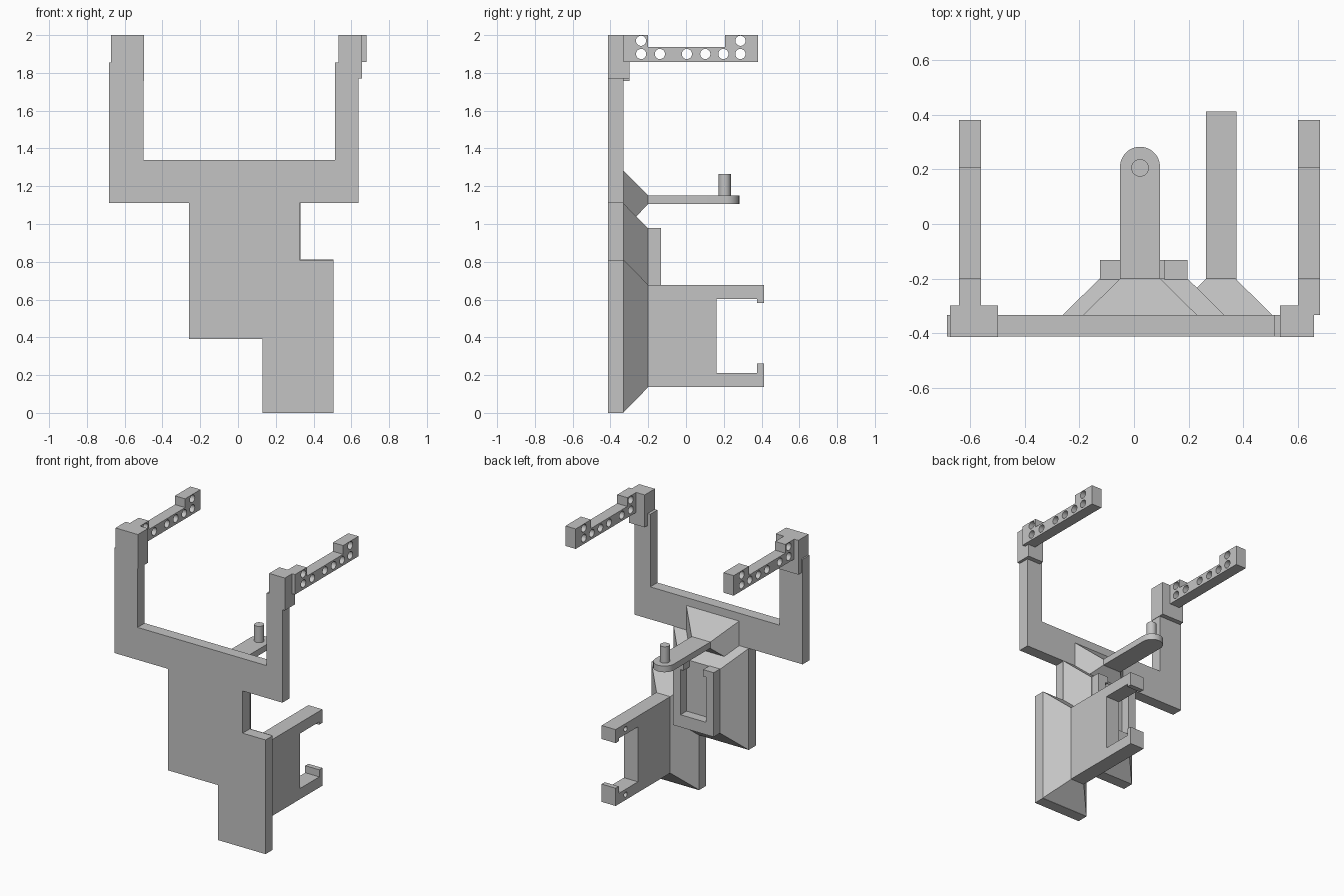
import bpy, bmesh
from math import sin, cos, pi
from mathutils import Matrix, Vector

cube = bpy.data.objects.get("Cube")
if cube:
    bpy.data.objects.remove(cube, do_unlink=True)

GREY = (0.55, 0.55, 0.55, 1)
grey = bpy.data.materials.new("plain_grey")
grey.use_nodes = True
grey.diffuse_color = GREY
grey.node_tree.nodes["Principled BSDF"].inputs["Base Color"].default_value = GREY


def finish(name, bm):
    bmesh.ops.recalc_face_normals(bm, faces=bm.faces)
    mesh = bpy.data.meshes.new(name)
    bm.to_mesh(mesh)
    bm.free()
    mesh.materials.append(grey)
    ob = bpy.data.objects.new(name, mesh)
    bpy.context.collection.objects.link(ob)
    return ob


def prism(name, outline, axis, start, end):
    """Extrude a 2D outline along one axis; the other two axes keep their order."""
    def place(p, d):
        q = list(p)
        q.insert(axis, d)
        return q
    bm = bmesh.new()
    face = bm.faces.new([bm.verts.new(place(p, start)) for p in outline])
    new = bmesh.ops.extrude_face_region(bm, geom=[face])["geom"]
    shift = Vector(place((0, 0), end - start))
    bmesh.ops.translate(bm, vec=shift, verts=[v for v in new if isinstance(v, bmesh.types.BMVert)])
    return finish(name, bm)


def box(name, x0, x1, y0, y1, z0, z1):
    return prism(name, [(x0, y0), (x1, y0), (x1, y1), (x0, y1)], 2, z0, z1)


def flare(name, x0, x1, z0, z1, inset=0.134):
    """Tapered foot that joins a holder to the back plate."""
    bm = bmesh.new()
    rings = []
    for y, d in ((-0.332, 0), (-0.2, inset)):
        ring = [(x0 + d, z0 + d), (x1 - d, z0 + d), (x1 - d, z1 - d), (x0 + d, z1 - d)]
        rings.append([bm.verts.new((x, y, z)) for x, z in ring])
    a, b = rings
    bm.faces.new(a)
    bm.faces.new(b)
    for i in range(4):
        j = (i + 1) % 4
        bm.faces.new((a[i], a[j], b[j], b[i]))
    return finish(name, bm)


def drill(ob, points, radius, x, length):
    """Cut round holes along x at (y, z) points."""
    bm = bmesh.new()
    for y, z in points:
        m = Matrix.Translation((x, y, z)) @ Matrix.Rotation(pi / 2, 4, 'Y')
        bmesh.ops.create_cone(bm, cap_ends=True, segments=24, radius1=radius,
                              radius2=radius, depth=length, matrix=m)
    cutter = finish("hole_cutter", bm)
    cutter.hide_render = True
    mod = ob.modifiers.new("holes", 'BOOLEAN')
    mod.operation, mod.solver, mod.object = 'DIFFERENCE', 'EXACT', cutter
    bpy.context.view_layer.objects.active = ob
    bpy.ops.object.modifier_apply(modifier=mod.name)
    bpy.data.objects.remove(cutter, do_unlink=True)


def smooth(ob):
    bpy.ops.object.select_all(action='DESELECT')
    ob.select_set(True)
    bpy.context.view_layer.objects.active = ob
    bpy.ops.object.shade_smooth_by_angle(angle=0.6)


# Back plate, one stepped outline with two uprights
prism("back_plate", [
    (0.13, 0), (0.505, 0), (0.505, 0.81), (0.325, 0.81), (0.325, 1.11),
    (0.637, 1.11), (0.637, 1.855), (0.513, 1.855), (0.513, 1.34), (-0.5, 1.34),
    (-0.5, 1.855), (-0.683, 1.855), (-0.683, 1.11), (-0.26, 1.11),
    (-0.26, 0.39), (0.13, 0.39)], 1, -0.412, -0.332)

# Blocks on top of the uprights
box("right_upright_block", -0.673, -0.497, -0.4125, -0.298, 1.757, 2.0)
box("left_upright_block", 0.533, 0.657, -0.4125, -0.298, 1.77, 2.0)

# Drilled rails running backwards
rail = [(-0.332, 1.858), (0.38, 1.858), (0.38, 2), (0.207, 2),
        (0.207, 1.938), (-0.2, 1.938), (-0.2, 2), (-0.332, 2)]
holes = [(y, 1.9) for y in (-0.238, -0.138, 0.005, 0.102, 0.198, 0.288)]
holes += [(-0.238, 1.97), (0.288, 1.97)]
for name, x in (("right_rail", -0.6), ("left_rail", 0.64)):
    ob = prism(name, rail, 0, x - 0.04, x + 0.04)
    drill(ob, holes, 0.027, x, 0.2)
    smooth(ob)

# Tapered feet
flare("clip_foot", -0.26, 0.33, 0.39, 1.11)
flare("fin_foot", 0.13, 0.505, 0.002, 0.812)
flare("arm_foot", -0.185, 0.23, 0.971, 1.284)

# Open-topped clip frame with small lips
cx = 0.035
half = [(0.16, 0.522), (0.16, 0.978), (0.077, 0.978), (0.077, 0.93), (0.1, 0.93), (0.1, 0.61)]
prism("clip_frame", [(cx + x, z) for x, z in half] + [(cx - x, z) for x, z in reversed(half)],
      1, -0.202, -0.132)

# Fin with two hooked fingers and blind screw holes
fin = prism("hooked_fin", [
    (-0.202, 0.136), (0.412, 0.136), (0.412, 0.262), (0.377, 0.262), (0.377, 0.212),
    (0.162, 0.212), (0.162, 0.602), (0.377, 0.602), (0.377, 0.582), (0.412, 0.582),
    (0.412, 0.678), (-0.202, 0.678)], 0, 0.264, 0.374)
drill(fin, [(0.3, 0.174), (0.3, 0.64)], 0.018, 0.264, 0.08)
smooth(fin)

# Round-ended arm and its peg
px, py, pr = 0.022, 0.209, 0.073
tip = [(px + pr * cos(i * pi / 24), py + pr * sin(i * pi / 24)) for i in range(25)]
smooth(prism("peg_arm", [(px - pr, -0.202), (px + pr, -0.202)] + tip, 2, 1.106, 1.15))
peg = [(px + 0.032 * cos(i * pi / 16), py - 0.004 + 0.032 * sin(i * pi / 16)) for i in range(32)]
smooth(prism("peg", peg, 2, 1.148, 1.266))
